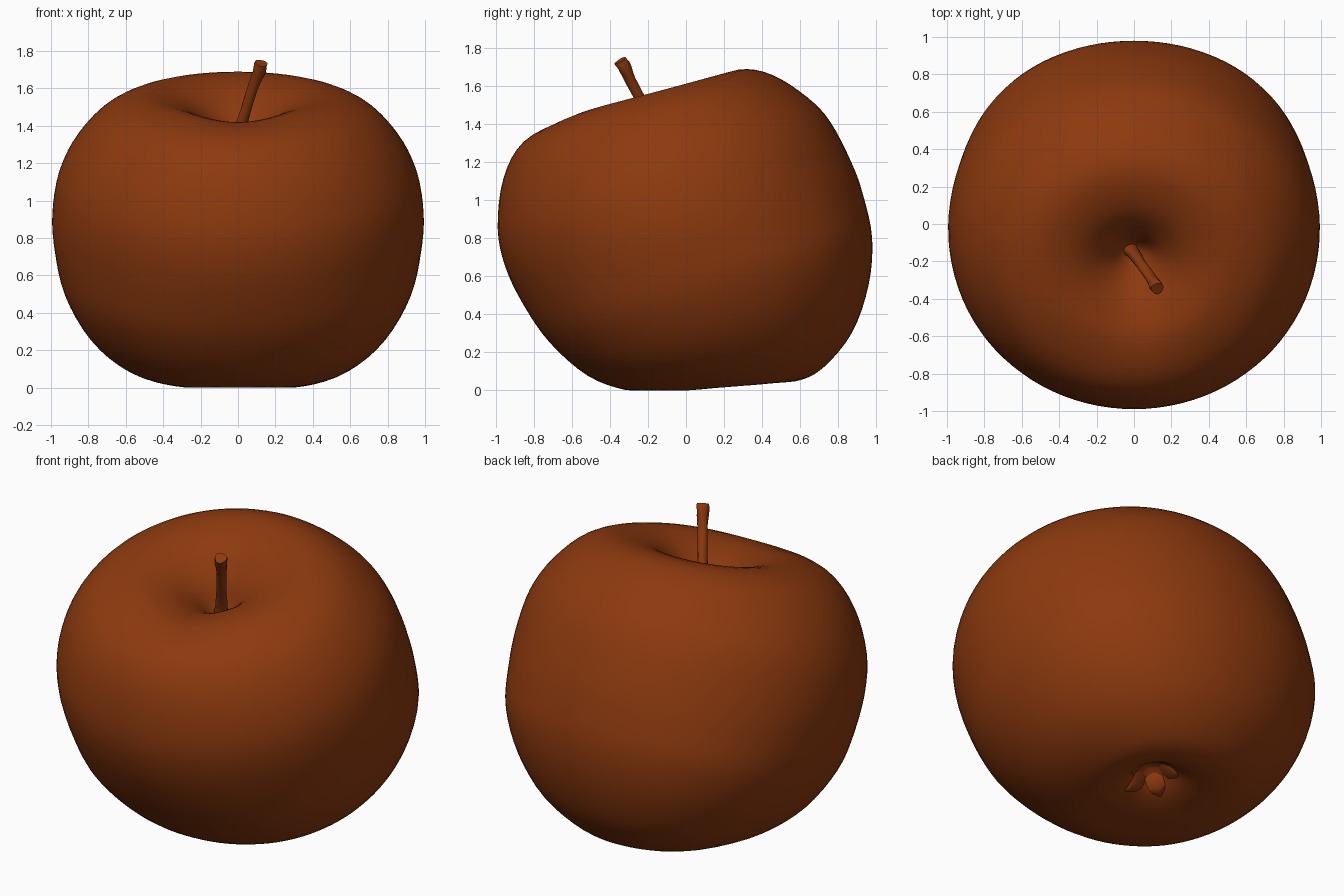
import bpy, bmesh, math
from mathutils import Vector

if "Cube" in bpy.data.objects:
    bpy.data.objects.remove(bpy.data.objects["Cube"])

skin = bpy.data.materials.new("russet red brown")
skin.diffuse_color = (0.265, 0.042, 0.0045, 1)
skin.use_nodes = True
skin.node_tree.nodes["Principled BSDF"].inputs["Base Color"].default_value = skin.diffuse_color

# The fruit leans forward: tilted core axis and its cross directions
TILT = math.radians(18)
CENTRE = Vector((0, 0, 0.85))
AXIS = Vector((0, -math.sin(TILT), math.cos(TILT)))
BACK = Vector((0, math.cos(TILT), math.sin(TILT)))
SIDE = Vector((1, 0, 0))

# Meridians as (radius, height along the core), from stem pit to calyx
FRONT = [(0, .44), (.06, .48), (.15, .60), (.28, .71), (.44, .765), (.67, .705),
         (.83, .55), (.94, .31), (.965, .10), (.935, -.12), (.865, -.35),
         (.73, -.575), (.56, -.71), (.38, -.78), (.25, -.80), (.14, -.79),
         (.05, -.75), (0, -.73)]
REAR = [(0, .44), (.06, .48), (.15, .59), (.31, .69), (.52, .71), (.68, .63),
        (.82, .46), (.895, .30), (.935, .06), (.94, -.12), (.915, -.35),
        (.82, -.58), (.66, -.79), (.455, -.92), (.30, -.94), (.18, -.89),
        (.07, -.77), (0, -.73)]


def smooth_curve(pts, steps):
    """Catmull-Rom interpolation through the points."""
    p = [Vector(q) for q in pts]
    p = [2 * p[0] - p[1]] + p + [2 * p[-1] - p[-2]]
    out = []
    for i in range(1, len(p) - 2):
        a, b, c, d = p[i - 1:i + 3]
        for s in range(steps):
            t = s / steps
            out.append(0.5 * (2 * b + (c - a) * t + (2 * a - 5 * b + 4 * c - d) * t * t
                              + (3 * b - a - 3 * c + d) * t ** 3))
    return out + [p[-2]]


def skin_rings(name, rings, sharp=60):
    """Join rings of points into a closed, smooth tube-like body."""
    bm = bmesh.new()
    loops = [[bm.verts.new(v) for v in ring] for ring in rings]
    n = len(loops[0])
    for r0, r1 in zip(loops, loops[1:]):
        for j in range(n):
            bm.faces.new((r0[j], r0[(j + 1) % n], r1[(j + 1) % n], r1[j]))
    bm.faces.new(loops[0])
    bm.faces.new(loops[-1])
    bmesh.ops.recalc_face_normals(bm, faces=bm.faces[:])
    me = bpy.data.meshes.new(name)
    bm.to_mesh(me)
    bm.free()
    ob = bpy.data.objects.new(name, me)
    bpy.context.collection.objects.link(ob)
    me.materials.append(skin)
    bpy.ops.object.select_all(action='DESELECT')
    ob.select_set(True)
    bpy.context.view_layer.objects.active = ob
    bpy.ops.object.shade_smooth_by_angle(angle=math.radians(sharp))
    return ob


# Apple body: blend the two meridians around the core
CALYX_X = 0.08
front, rear = smooth_curve(FRONT, 4), smooth_curve(REAR, 4)
N = 96
rings = []
for f, b in zip(front[1:-1], rear[1:-1]):
    ring = []
    for j in range(N):
        ang = 2 * math.pi * j / N
        w = (1 + math.cos(ang)) / 2
        r, h = f.lerp(b, w)
        # lower half is slightly fuller on the diagonals
        if h < 0:
            r *= 1 + 0.010 * min(1, -h / .3) * (1 - math.cos(4 * ang))
        # shallow crease in the front rim of the stem pit
        if h > 0:
            h -= 0.035 * math.exp(-((ang - math.pi) / 0.6) ** 2) * math.exp(-((r - .38) / .22) ** 2)
        # calyx basin sits a little to the right
        shift = CALYX_X * math.exp(-(r / .3) ** 2) if h < 0 else 0
        v = CENTRE + BACK * r * math.cos(ang) + SIDE * (1.045 * r * math.sin(ang) + shift) + AXIS * h
        v.z = max(v.z, 0)
        ring.append(v)
    rings.append(ring)
skin_rings("apple_body", rings)

# Stem: slightly bent tube with a flared end
path = smooth_curve([(-.03, -.13, 1.22), (-.005, -.155, 1.34), (.04, -.215, 1.48),
                     (.09, -.29, 1.63), (.115, -.325, 1.70), (.125, -.345, 1.735)], 3)
radii = smooth_curve([(.045, 0), (.034, 0), (.028, 0), (.029, 0), (.035, 0), (.034, 0)], 3)
rings = []
for i, (c, r) in enumerate(zip(path, radii)):
    d = (path[min(i + 1, len(path) - 1)] - path[max(i - 1, 0)]).normalized()
    u = d.cross(Vector((0, 1, 0))).normalized()
    v = d.cross(u)
    rings.append([c + (u * math.cos(a) + v * math.sin(a)) * r[0] * (1 + .08 * math.sin(3 * a + i))
                  for a in [2 * math.pi * k / 14 for k in range(14)]])
skin_rings("stem", rings)

# Calyx: five dried sepals curling out of the bottom basin
for k in range(5):
    ang = 2 * math.pi * k / 5 + 0.3
    out = BACK * math.cos(ang) + SIDE * math.sin(ang)
    across = AXIS.cross(out)
    rings = []
    for r, h, width in [(.02, -.70, .03), (.06, -.76, .05), (.10, -.81, .05),
                        (.14, -.82, .035), (.175, -.81, .008)]:
        c = CENTRE + out * r + AXIS * h + SIDE * CALYX_X
        c.z = max(c.z, .025)
        rings.append([c + across * width * math.cos(a) + (out * .5 - AXIS) * .01 * math.sin(a)
                      for a in [2 * math.pi * q / 8 for q in range(8)]])
    skin_rings(f"sepal_{k + 1}", rings)
